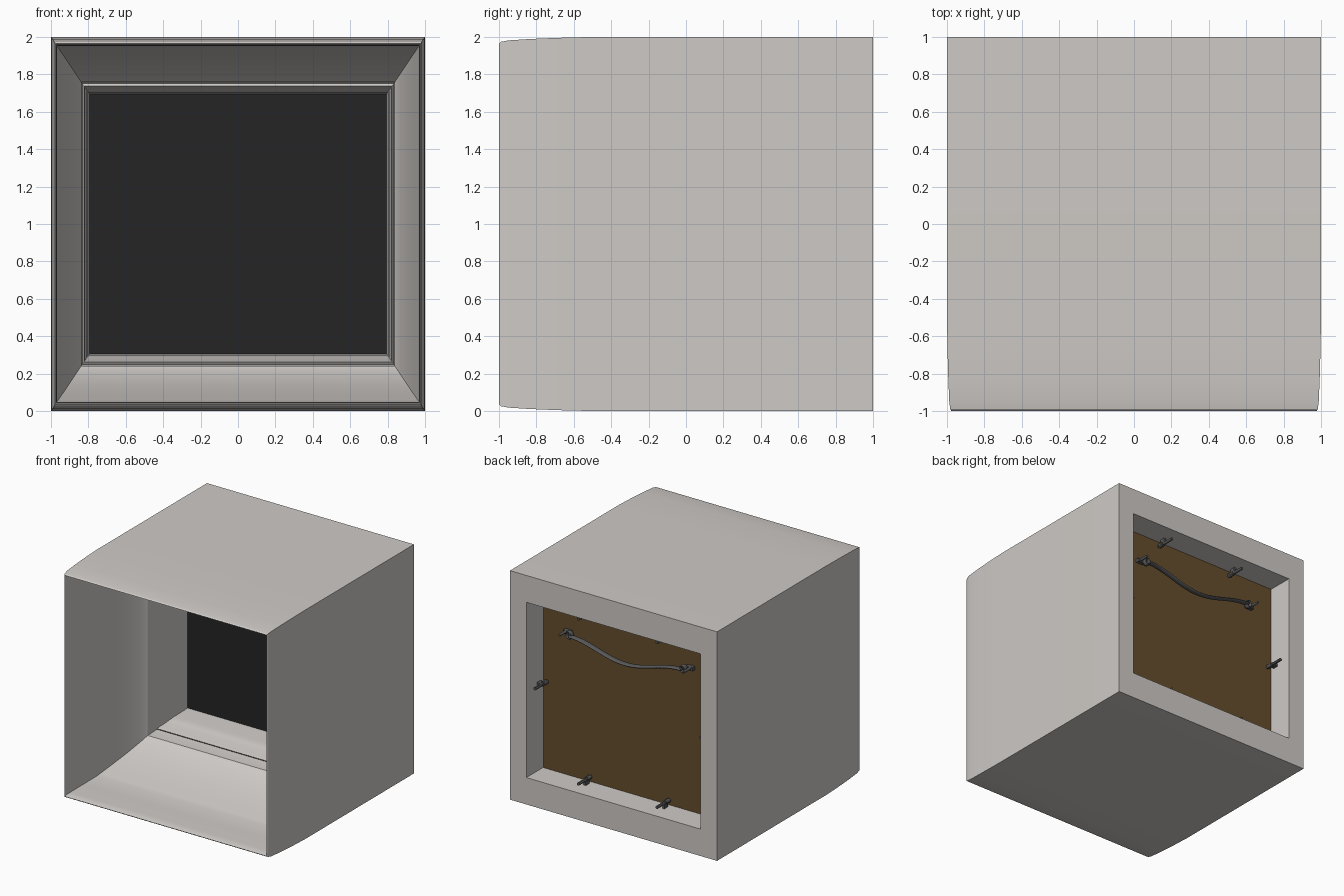
import bpy, bmesh, math
from mathutils import Matrix

if "Cube" in bpy.data.objects:
    bpy.data.objects.remove(bpy.data.objects["Cube"])


def material(name, rgb):
    m = bpy.data.materials.new(name)
    m.diffuse_color = (*rgb, 1)
    m.use_nodes = True
    m.node_tree.nodes["Principled BSDF"].inputs["Base Color"].default_value = m.diffuse_color
    return m


PAINT = material("warm grey paint", (0.62, 0.59, 0.565))
BLACK = material("black picture", (0.018, 0.018, 0.018))
BROWN = material("brown backing board", (0.13, 0.075, 0.027))
METAL = material("dark metal", (0.10, 0.10, 0.10))


def finish(bm, name, mat, smooth=False):
    bmesh.ops.recalc_face_normals(bm, faces=bm.faces)
    me = bpy.data.meshes.new(name)
    bm.to_mesh(me)
    bm.free()
    ob = bpy.data.objects.new(name, me)
    bpy.context.collection.objects.link(ob)
    me.materials.append(mat)
    if smooth:
        bpy.context.view_layer.objects.active = ob
        ob.select_set(True)
        bpy.ops.object.shade_smooth_by_angle(angle=math.radians(30))
        ob.select_set(False)
    return ob


def box(name, center, size, mat):
    bm = bmesh.new()
    bmesh.ops.create_cube(bm, size=1, matrix=Matrix.Translation(center) @ Matrix.Diagonal((*size, 1)))
    return finish(bm, name, mat)


# Moulded frame: closed profile (inward fraction, depth) swept round four mitred corners
profile = [
    (0, 1), (0, -0.50), (0.015, -0.68), (0.035, -0.83), (0.06, -0.95), (0.085, -0.99),
    (0.115, -1), (0.14, -0.98), (0.15, -0.93), (0.16, -0.75), (0.165, -0.57),
    (0.20, -0.53), (0.28, -0.43), (0.40, -0.30), (0.52, -0.20), (0.64, -0.12), (0.73, -0.07),
    (0.79, -0.05), (0.80, 0.03), (0.82, 0.07), (0.86, 0.06), (0.89, 0.09), (0.91, 0.18),
    (0.94, 0.20), (0.97, 0.27), (0.985, 0.40), (1, 0.44), (1, 0.50),
    (0.77, 0.50), (0.77, 1),
]
bm = bmesh.new()
rings = [[bm.verts.new((sx * (1 - 0.205 * u), y, 1 + sz * (1 - 0.305 * u))) for u, y in profile]
         for sx, sz in ((-1, -1), (1, -1), (1, 1), (-1, 1))]
n = len(profile)
for k in range(4):
    a, b = rings[k], rings[(k + 1) % 4]
    for i in range(n):
        j = (i + 1) % n
        bm.faces.new((a[i], a[j], b[j], b[i]))
finish(bm, "moulded_frame", PAINT, True)

# Picture in front, backing board behind
box("picture", (0, 0.47, 1), (1.66, 0.06, 1.52), BLACK)
box("backing_board", (0, 0.635, 1), (1.68, 0.27, 1.53), BROWN)


# Retaining points: slim pins round the rebate with a small cross tab
def pin(name, x, z, dx, dz):
    bm = bmesh.new()
    for r, length, y in ((0.013, 0.19, 0.85), (0.02, 0.05, 0.81)):
        bmesh.ops.create_cone(bm, segments=12, radius1=r, radius2=r, depth=length, cap_ends=True,
                              matrix=Matrix.Translation((x, y, z)) @ Matrix.Rotation(math.pi / 2, 4, 'X'))
    size = (0.08 if dx else 0.02, 0.05, 0.08 if dz else 0.02, 1)
    bmesh.ops.create_cube(bm, size=1, matrix=Matrix.Translation((x + dx * 0.03, 0.83, z + dz * 0.03))
                          @ Matrix.Diagonal(size))
    finish(bm, name, METAL, True)


for s in (-1, 1):
    pin("side_retaining_pin", s * 0.80, 1.0, s, 0)
    for t in (-1, 1):
        pin("retaining_pin", s * 0.38, 1 + t * 0.72, 0, t)


def tube(name, points, radius, stretch, center_y, cyclic=False):
    cu = bpy.data.curves.new(name, 'CURVE')
    cu.dimensions = '3D'
    cu.bevel_depth = radius
    cu.bevel_resolution = 2
    cu.use_fill_caps = True
    sp = cu.splines.new('POLY')
    sp.points.add(len(points) - 1)
    for p, co in zip(sp.points, points):
        p.co = (*co, 1)
    sp.use_smooth = True
    sp.use_cyclic_u = cyclic
    ob = bpy.data.objects.new(name, cu)
    ob.location.y = center_y
    ob.scale.y = stretch
    bpy.context.collection.objects.link(ob)
    cu.materials.append(METAL)


# Sagging hanging wire
wire = []
for i in range(33):
    x = -0.54 + 1.08 * i / 32
    wire.append((x, 0, 1.385 + 0.05 * (1 - math.cos(math.pi * x / 0.54))))
tube("hanging_wire", wire, 0.011, 2.5, 0.83)

# Hangers: strap, ring and screw at each wire end
for s in (-1, 1):
    box("hanger_strap", (s * 0.59, 0.785, 1.495), (0.07, 0.04, 0.03), METAL)
    ring = [(s * 0.55 + 0.025 * math.cos(a), 0, 1.49 + 0.03 * math.sin(a))
            for a in (2 * math.pi * i / 16 for i in range(16))]
    tube("hanger_ring", ring, 0.007, 3, 0.82, True)
    bm = bmesh.new()
    bmesh.ops.create_cone(bm, segments=12, radius1=0.014, radius2=0.01, depth=0.12, cap_ends=True,
                          matrix=Matrix.Translation((s * 0.6, 0.83, 1.5)) @ Matrix.Rotation(-math.pi / 2, 4, 'X'))
    finish(bm, "hanger_screw", METAL, True)
